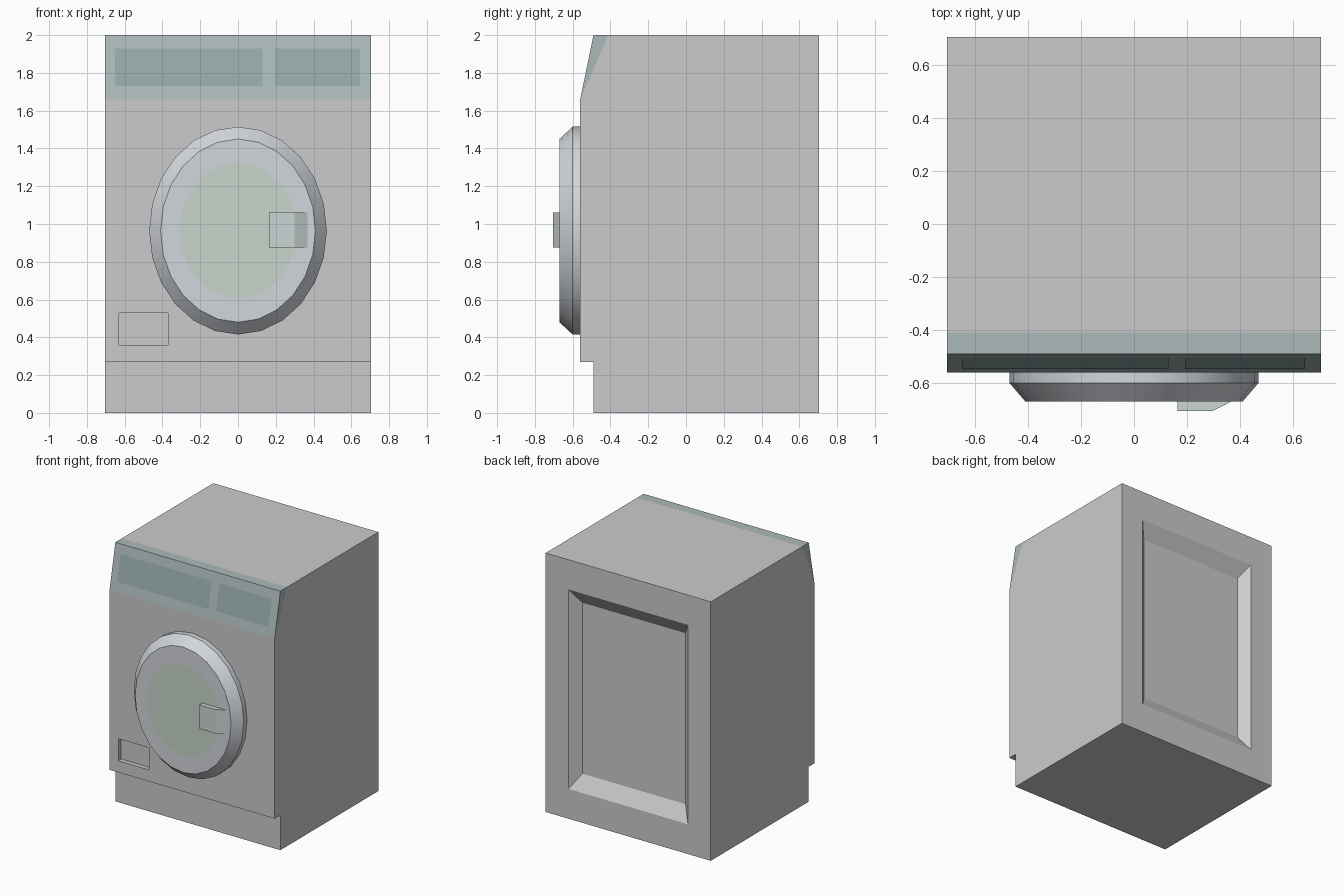
import bpy, bmesh, math

if "Cube" in bpy.data.objects:
    bpy.data.objects.remove(bpy.data.objects["Cube"])

W = 0.705   # half width of the cabinet


def material(name, r, g, b):
    m = bpy.data.materials.new(name)
    m.diffuse_color = (r, g, b, 1)
    m.use_nodes = True
    m.node_tree.nodes["Principled BSDF"].inputs["Base Color"].default_value = m.diffuse_color
    return m


def finish(name, bm, *mats, flip_check=True):
    bmesh.ops.remove_doubles(bm, verts=bm.verts, dist=1e-5)
    if flip_check:
        bmesh.ops.recalc_face_normals(bm, faces=bm.faces)
    me = bpy.data.meshes.new(name)
    bm.to_mesh(me)
    bm.free()
    for m in mats:
        me.materials.append(m)
    ob = bpy.data.objects.new(name, me)
    bpy.context.collection.objects.link(ob)
    return ob


def face(bm, pts):
    return bm.faces.new([bm.verts.new(p) for p in pts])


def prism(bm, profile, x0, x1, skip=()):
    """Extrude a (y, z) profile along x, leaving out the listed edges."""
    n = len(profile)
    for x in (x0, x1):
        face(bm, [(x, y, z) for y, z in profile])
    for i in range(n):
        if i not in skip:
            (ya, za), (yb, zb) = profile[i], profile[(i + 1) % n]
            face(bm, [(x0, ya, za), (x1, ya, za), (x1, yb, zb), (x0, yb, zb)])


def bridge(bm, rings):
    """Join successive rings of points with quads and cap the last; return the cap."""
    for a, b in zip(rings, rings[1:]):
        n = len(a)
        for i in range(n):
            j = (i + 1) % n
            face(bm, [a[i], a[j], b[j], b[i]])
    return face(bm, rings[-1])


def rect(x0, x1, z0, z1, y):
    return [(x0, y, z0), (x1, y, z0), (x1, y, z1), (x0, y, z1)]


teal = material("panel_teal", 0.41, 0.49, 0.49)
dark_teal = material("display_teal", 0.31, 0.40, 0.40)
metal = material("door_metal", 0.65, 0.68, 0.72)
glass = material("door_glass", 0.57, 0.67, 0.60)
grip = material("handle_grey", 0.60, 0.66, 0.66)

# Cabinet: stepped side profile, with recessed back panel and filter hatch
bm = bmesh.new()
profile = [(W, 0), (W, 2), (-0.41, 2), (-0.56, 1.66), (-0.56, 0.27), (-0.49, 0.27), (-0.49, 0)]
prism(bm, profile, -W, W, skip=(0, 2, 3))
bridge(bm, [rect(-W, W, 0, 2, W),
            rect(-0.51, 0.51, 0.23, 1.77, W),
            rect(-0.44, 0.44, 0.34, 1.66, W - 0.07)])
bridge(bm, [rect(-W, W, 0.27, 1.66, -0.56),
            rect(-0.63, -0.37, 0.36, 0.53, -0.56),
            rect(-0.63, -0.37, 0.36, 0.53, -0.525)])
finish("cabinet", bm)

# Control panel wedge on the upper front edge
bm = bmesh.new()
prism(bm, [(-0.56, 1.66), (-0.49, 2), (-0.41, 2)], -W, W, skip=(2,))
finish("control_panel", bm, teal)


# Display fields lying on the sloped panel
def slope_y(z):
    return -0.56 + (z - 1.66) * 0.07 / 0.34 - 0.002


for name, x0, x1 in (("drawer_field", -0.65, 0.13), ("display_field", 0.195, 0.645)):
    bm = bmesh.new()
    face(bm, [(x0, slope_y(1.73), 1.73), (x1, slope_y(1.73), 1.73),
              (x1, slope_y(1.93), 1.93), (x0, slope_y(1.93), 1.93)])
    finish(name, bm, dark_teal, flip_check=False)

# Oval door with chamfered rim and flush glass
bm = bmesh.new()
rings = []
for rx, rz, y in ((0.47, 0.55, -0.56), (0.47, 0.55, -0.60), (0.41, 0.485, -0.67), (0.31, 0.357, -0.67)):
    rings.append([(rx * math.sin(k * math.tau / 24), y, 0.965 + rz * math.cos(k * math.tau / 24))
                  for k in range(24)])
bridge(bm, rings).material_index = 1
door = finish("door", bm, metal, glass)
bpy.context.view_layer.objects.active = door
door.select_set(True)
bpy.ops.object.shade_smooth_by_angle(angle=math.radians(30))

# Door handle: block with a sloping right end
bm = bmesh.new()
outline = [(0.165, -0.67), (0.165, -0.705), (0.298, -0.705), (0.367, -0.67)]
for z in (0.875, 1.06):
    face(bm, [(x, y, z) for x, y in outline])
for (xa, ya), (xb, yb) in zip(outline, outline[1:]):
    face(bm, [(xa, ya, 0.875), (xb, yb, 0.875), (xb, yb, 1.06), (xa, ya, 1.06)])
finish("door_handle", bm, grip)
